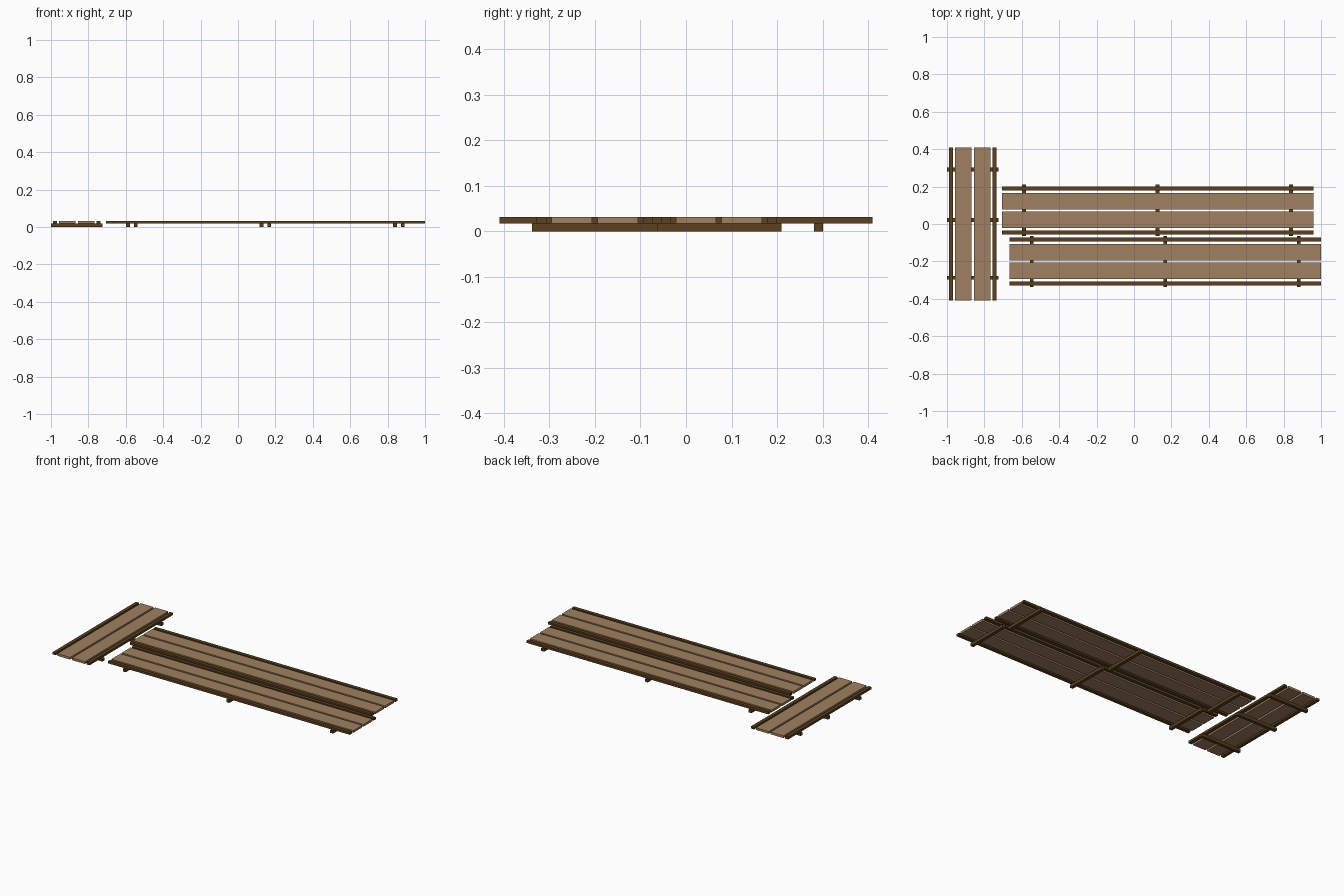
import bpy

if "Cube" in bpy.data.objects:
    bpy.data.objects.remove(bpy.data.objects["Cube"])


def material(name, rgb):
    m = bpy.data.materials.new(name)
    m.diffuse_color = (*rgb, 1.0)
    m.use_nodes = True
    m.node_tree.nodes["Principled BSDF"].inputs["Base Color"].default_value = m.diffuse_color
    return m


LIGHT = material("light_wood", (0.352, 0.216, 0.117))
DARK = material("dark_wood", (0.105, 0.051, 0.0145))

BEAM_H = 0.0175   # height of the bearers on the ground
TOP = 0.0315      # top of planks and rails


def box(name, mat, cx, cy, z0, z1, sx, sy):
    bpy.ops.mesh.primitive_cube_add(size=1, location=(cx, cy, (z0 + z1) / 2))
    ob = bpy.context.object
    ob.name = name
    ob.scale = (sx, sy, z1 - z0)
    bpy.ops.object.transform_apply(location=False, rotation=False, scale=True)
    ob.data.materials.append(mat)
    return ob


def section(name, cx, cy, length, bearers, along_x=True):
    """One walkway section: two planks, two edge rails, crosswise bearers."""
    def part(label, mat, along, across, z0, z1, size_along, size_across):
        if along_x:
            box(f"{name}_{label}", mat, cx + along, cy + across, z0, z1, size_along, size_across)
        else:
            box(f"{name}_{label}", mat, cx + across, cy + along, z0, z1, size_across, size_along)

    for i, side in enumerate((-1, 1), 1):
        part(f"plank_{i}", LIGHT, 0, side * 0.0503, BEAM_H, TOP, length, 0.0885)
        part(f"edge_rail_{i}", DARK, 0, side * 0.117, BEAM_H, TOP, length, 0.021)
    for i, pos in enumerate(bearers, 1):
        part(f"bearer_{i}", DARK, pos, 0, 0, BEAM_H, 0.02, 0.275)


# Two long sections side by side, slightly staggered
section("back_walkway", 0.126, 0.0725, 1.665, (-0.714, 0, 0.714))
section("front_walkway", 0.1675, -0.2005, 1.665, (-0.714, 0, 0.714))

# Short crosswise section at the left end
section("end_walkway", -0.8625, 0, 0.82, (-0.287, 0.022, 0.291), along_x=False)
